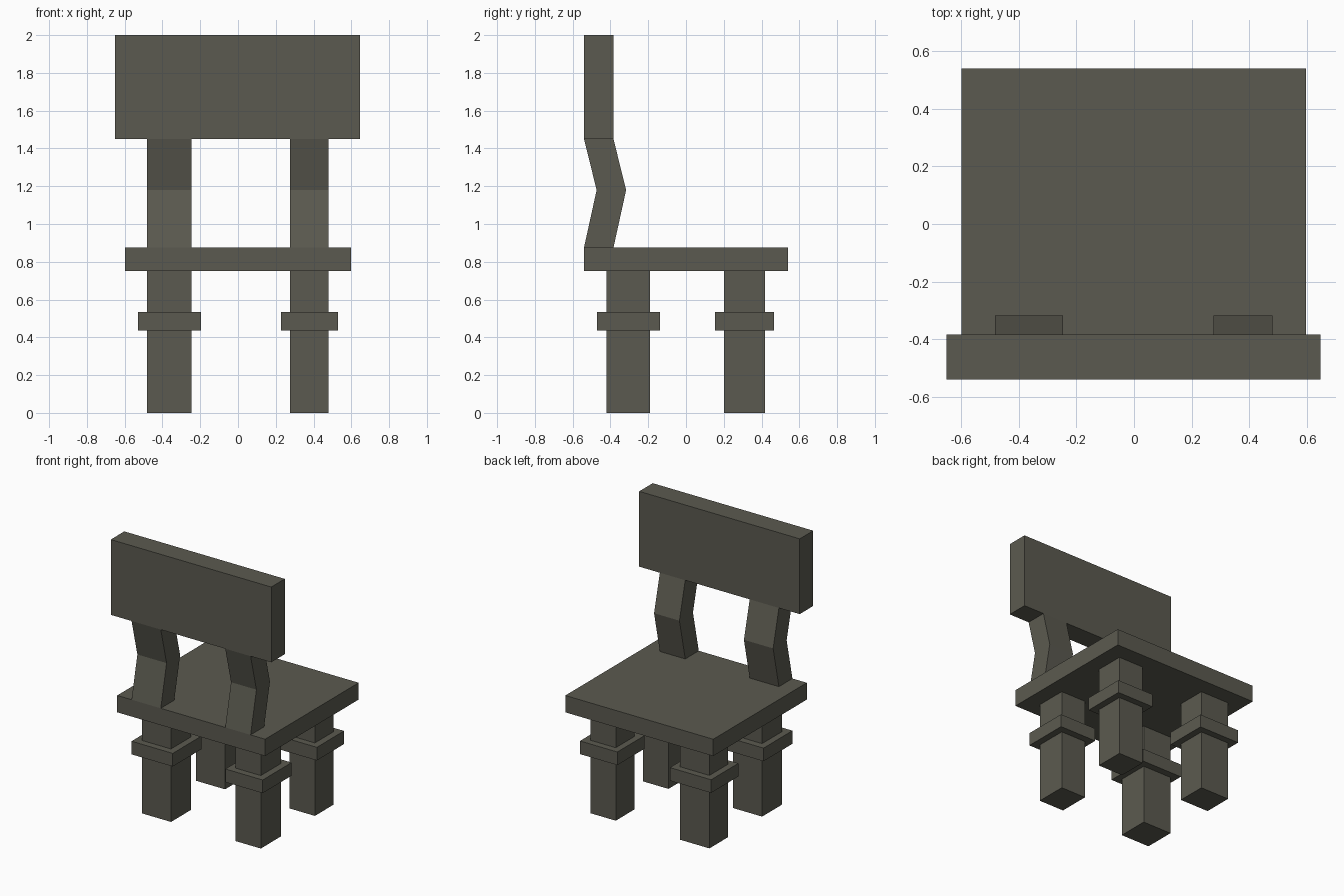
import bpy
import bmesh

cube = bpy.data.objects.get("Cube")
if cube:
    bpy.data.objects.remove(cube, do_unlink=True)

# Single painted colour
paint = bpy.data.materials.new("dark olive grey")
paint.use_nodes = True
colour = (0.105, 0.102, 0.08, 1)
paint.diffuse_color = colour
paint.node_tree.nodes["Principled BSDF"].inputs["Base Color"].default_value = colour


def prism(name, xs, outline):
    """Extrude a closed (y, z) outline between two x positions."""
    bm = bmesh.new()
    face = bm.faces.new([bm.verts.new((xs[0], y, z)) for y, z in outline])
    side = bmesh.ops.extrude_face_region(bm, geom=[face])
    verts = [v for v in side["geom"] if isinstance(v, bmesh.types.BMVert)]
    bmesh.ops.translate(bm, verts=verts, vec=(xs[1] - xs[0], 0, 0))
    bmesh.ops.recalc_face_normals(bm, faces=bm.faces)
    mesh = bpy.data.meshes.new(name)
    bm.to_mesh(mesh)
    bm.free()
    mesh.materials.append(paint)
    obj = bpy.data.objects.new(name, mesh)
    bpy.context.collection.objects.link(obj)
    return obj


def box(name, xs, ys, zs):
    return prism(name, xs, [(ys[0], zs[0]), (ys[1], zs[0]),
                            (ys[1], zs[1]), (ys[0], zs[1])])


# Seat slab and backrest panel
box("seat", (-0.598, 0.597), (-0.54, 0.54), (0.752, 0.875))
box("backrest", (-0.65, 0.647), (-0.54, -0.384), (1.45, 2.0))

# Column and row extents: leg, then the collar around it
columns = {"right": ((-0.482, -0.246), (-0.53, -0.197)),
           "left": ((0.275, 0.48), (0.228, 0.53))}
rows = {"front": ((-0.422, -0.19), (-0.472, -0.138)),
        "back": ((0.202, 0.418), (0.153, 0.467))}

for side, (leg_x, collar_x) in columns.items():
    # Bent post joining the seat to the backrest
    bend = [(-0.54, 0.875), (-0.473, 1.18), (-0.54, 1.45)]
    inner = [(y + 0.156, z) for y, z in reversed(bend)]
    prism(f"{side}_back_post", leg_x, bend + inner)

    # Square legs with collars
    for row, (leg_y, collar_y) in rows.items():
        box(f"{row}_{side}_leg", leg_x, leg_y, (0, 0.752))
        box(f"{row}_{side}_leg_collar", collar_x, collar_y, (0.437, 0.533))
